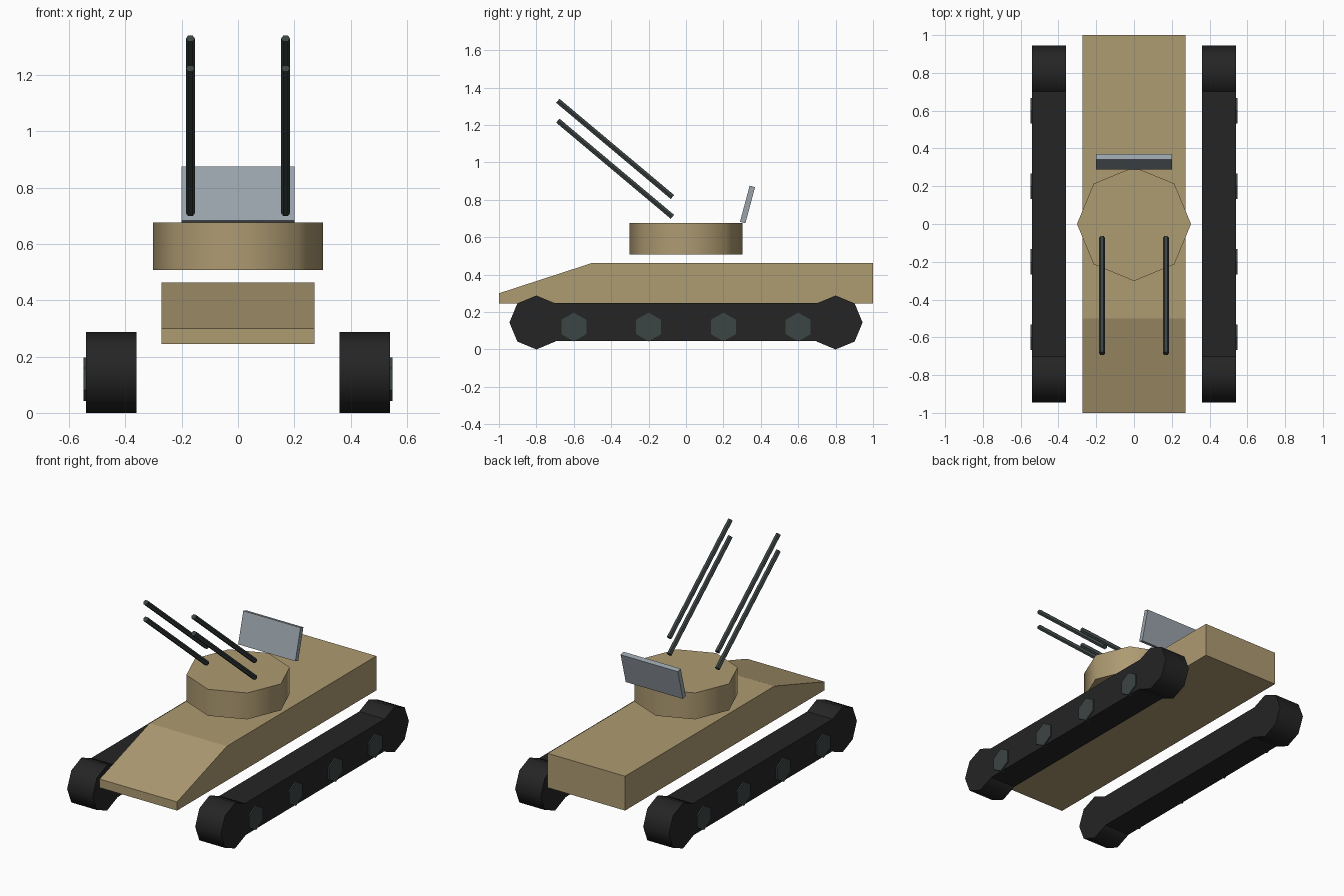
import bpy, bmesh, math
from mathutils import Matrix, Vector

cube = bpy.data.objects.get("Cube")
if cube:
    bpy.data.objects.remove(cube)


def material(name, rgb):
    m = bpy.data.materials.new(name)
    m.use_nodes = True
    m.diffuse_color = (*rgb, 1)
    m.node_tree.nodes["Principled BSDF"].inputs["Base Color"].default_value = (*rgb, 1)
    return m


TAN = material("desert tan", (0.42, 0.325, 0.167))
BLACK = material("track black", (0.018, 0.018, 0.018))
GUNMETAL = material("gunmetal", (0.046, 0.058, 0.058))
STEEL = material("blue grey steel", (0.33, 0.375, 0.415))


def finish(name, bm, mat, smooth=False):
    bmesh.ops.recalc_face_normals(bm, faces=bm.faces)
    mesh = bpy.data.meshes.new(name)
    bm.to_mesh(mesh)
    bm.free()
    mesh.materials.append(mat)
    ob = bpy.data.objects.new(name, mesh)
    bpy.context.collection.objects.link(ob)
    if smooth:
        bpy.ops.object.select_all(action='DESELECT')
        ob.select_set(True)
        bpy.context.view_layer.objects.active = ob
        bpy.ops.object.shade_smooth_by_angle(angle=math.radians(50))
    return ob


def box(name, centre, size, mat, tilt=0):
    bm = bmesh.new()
    bmesh.ops.create_cube(bm, size=1, matrix=Matrix.Translation(centre)
                          @ Matrix.Rotation(tilt, 4, 'X') @ Matrix.Diagonal((*size, 1)))
    return finish(name, bm, mat)


def prism(name, centre, radius, depth, sides, mat, turn=Matrix(), smooth=False):
    bm = bmesh.new()
    bmesh.ops.create_cone(bm, cap_ends=True, segments=sides, radius1=radius, radius2=radius,
                          depth=depth, matrix=Matrix.Translation(centre) @ turn)
    return finish(name, bm, mat, smooth)


# Hull: side profile extruded across the width
bm = bmesh.new()
profile = [(-1, 0.245), (1, 0.245), (1, 0.463), (-0.5, 0.463), (-1, 0.3)]
side = bm.faces.new([bm.verts.new((-0.272, y, z)) for y, z in profile])
ext = bmesh.ops.extrude_face_region(bm, geom=[side])
bmesh.ops.translate(bm, vec=(0.544, 0, 0),
                    verts=[v for v in ext["geom"] if isinstance(v, bmesh.types.BMVert)])
finish("hull", bm, TAN)

# Turret and the tilted shield behind it
prism("turret", (0, 0, 0.592), 0.302, 0.168, 8, TAN, smooth=True)
box("shield", (0, 0.329, 0.775), (0.402, 0.03, 0.2), STEEL, -math.radians(15))

ACROSS = Matrix.Rotation(math.pi / 2, 4, 'Y')
HUB_TURN = Matrix.Rotation(math.pi / 2, 4, 'X') @ ACROSS
aim = Vector((0, -math.cos(math.radians(40)), math.sin(math.radians(40))))
AIM_TURN = Matrix.Rotation(math.radians(50), 4, 'X')

for label, s in (("left", 1), ("right", -1)):
    # Track band with a raised eight-sided wheel at each end
    box(label + "_track", (s * 0.45, 0, 0.146), (0.18, 1.6, 0.203), BLACK)
    for end, y in (("front", -0.8), ("rear", 0.8)):
        prism(f"{label}_{end}_track_wheel", (s * 0.45, y, 0.144), 0.144, 0.18, 8,
              BLACK, ACROSS, True)
    # Hub bolts on the outer face
    for i in range(4):
        prism(f"{label}_hub_{i + 1}", (s * 0.534, -0.6 + 0.4 * i, 0.12), 0.077, 0.028, 6,
              GUNMETAL, HUB_TURN)
    # Paired gun barrels
    for level, z in (("lower", 0.966), ("upper", 1.072)):
        prism(f"{label}_{level}_barrel", (s * 0.169, -0.379, z), 0.016, 0.8, 6,
              GUNMETAL, aim.to_track_quat('Z', 'Y').to_matrix().to_4x4()
              @ Matrix.Rotation(math.pi / 2, 4, 'Z'))
